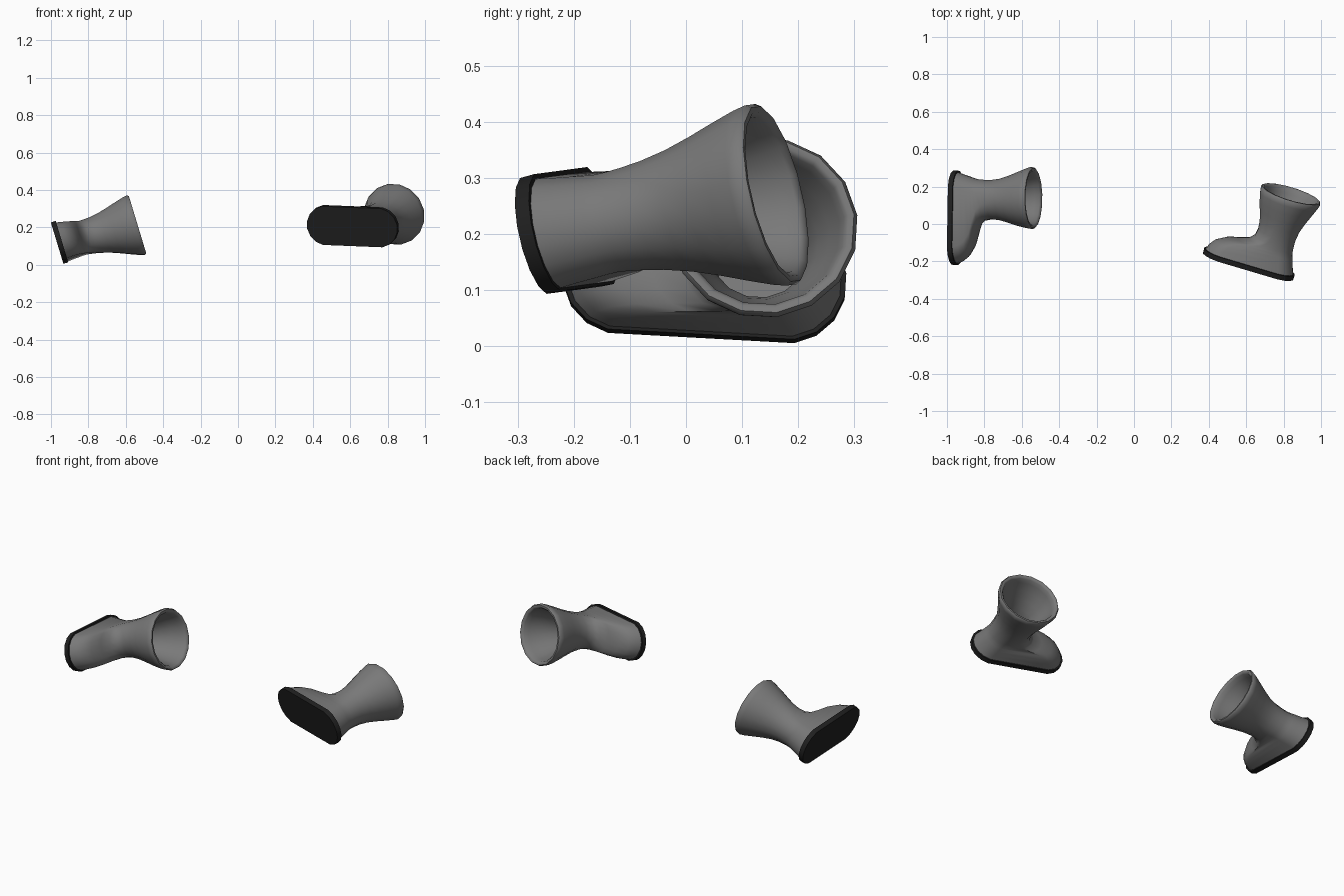
import bpy, bmesh, math
from mathutils import Vector, Matrix

cube = bpy.data.objects.get("Cube")
if cube:
    bpy.data.objects.remove(cube, do_unlink=True)

SIDES = 16
HEIGHT = 0.44
LEAN = 0.025     # sideways drift of the shaft at the rim


def material(name, value):
    mat = bpy.data.materials.new(name)
    mat.use_nodes = True
    colour = (value, value, value, 1)
    mat.diffuse_color = colour
    bsdf = mat.node_tree.nodes["Principled BSDF"]
    bsdf.inputs["Base Color"].default_value = colour
    bsdf.inputs["Roughness"].default_value = 0.8
    return mat


GREY = material("grey rubber", 0.19)
BLACK = material("black sole", 0.014)

# Outer profile of the upper: height, toe side, heel side, half width
OUTER = [
    (0.024, 0.246, -0.246, 0.102),
    (0.055, 0.232, -0.234, 0.098),
    (0.085, 0.208, -0.224, 0.095),
    (0.112, 0.160, -0.215, 0.092),
    (0.128, 0.095, -0.210, 0.091),
    (0.146, 0.040, -0.207, 0.092),
    (0.172, 0.015, -0.205, 0.095),
    (0.210, 0.008, -0.204, 0.101),
    (0.260, 0.008, -0.205, 0.113),
    (0.310, 0.014, -0.213, 0.129),
    (0.360, 0.030, -0.233, 0.147),
    (0.405, 0.050, -0.260, 0.162),
    (0.430, 0.060, -0.275, 0.168),
]


def inset(row, amount, lift=0.0):
    h, toe, heel, w = row
    return (h + lift, toe - amount, heel + amount, w - amount)


# Rolled lip, then the inner wall going back down into the foot
LIP = [inset(OUTER[-1], 0.006, 0.010), inset(OUTER[-1], 0.016, 0.010)]
INNER = [inset(row, 0.024) for row in reversed(OUTER[5:])]
UPPER = OUTER + LIP + INNER

# Sole slab with a straight edge
SOLE = [(0.0, 0.253, -0.253, 0.108), (0.027, 0.254, -0.254, 0.109)]


def ring(row, lean):
    """Capsule-shaped section that becomes a circle where length equals width."""
    h, toe, heel, w = row
    centre, straight = (toe + heel) / 2, max((toe - heel) / 2 - w, 0)
    points = []
    for i in range(SIDES):
        a = (i + 0.5) * math.tau / SIDES
        x = centre + math.copysign(straight, math.cos(a)) + w * math.cos(a)
        points.append((x, w * math.sin(a) + lean * h / HEIGHT, h))
    return points


def loft(name, rows, lean, frame, mat):
    bm = bmesh.new()
    rings = [[bm.verts.new(p) for p in ring(row, lean)] for row in rows]
    for low, high in zip(rings, rings[1:]):
        for i in range(SIDES):
            j = (i + 1) % SIDES
            bm.faces.new((low[i], low[j], high[j], high[i]))
    bm.faces.new(rings[0])
    bm.faces.new(rings[-1])
    bmesh.ops.recalc_face_normals(bm, faces=bm.faces[:])
    mesh = bpy.data.meshes.new(name)
    bm.to_mesh(mesh)
    bm.free()
    mesh.materials.append(mat)
    obj = bpy.data.objects.new(name, mesh)
    bpy.context.collection.objects.link(obj)
    obj.matrix_world = frame
    bpy.ops.object.select_all(action='DESELECT')
    obj.select_set(True)
    bpy.context.view_layer.objects.active = obj
    bpy.ops.object.shade_smooth_by_angle(angle=math.radians(55))
    return obj


def boot(name, origin, up, toe, side):
    """Place one boot by its sole centre, shaft direction and toe direction."""
    up = Vector(up).normalized()
    across = up.cross(Vector(toe)).normalized()
    forward = across.cross(up)
    frame = Matrix((forward, across, up)).transposed().to_4x4()
    frame.translation = Vector(origin)
    loft(name + "_boot_upper", UPPER, side * LEAN, frame, GREY)
    loft(name + "_boot_sole", SOLE, 0, frame, BLACK)


# The two boots lie on their sides, well apart
boot("right", (-0.967, 0.033, 0.116), (0.957, 0, 0.29), (0, -1, 0.06), 1)
boot("left", (0.61, -0.225, 0.203), (0.285, 0.93, 0.22), (-0.956, 0.293, 0.04), -1)
